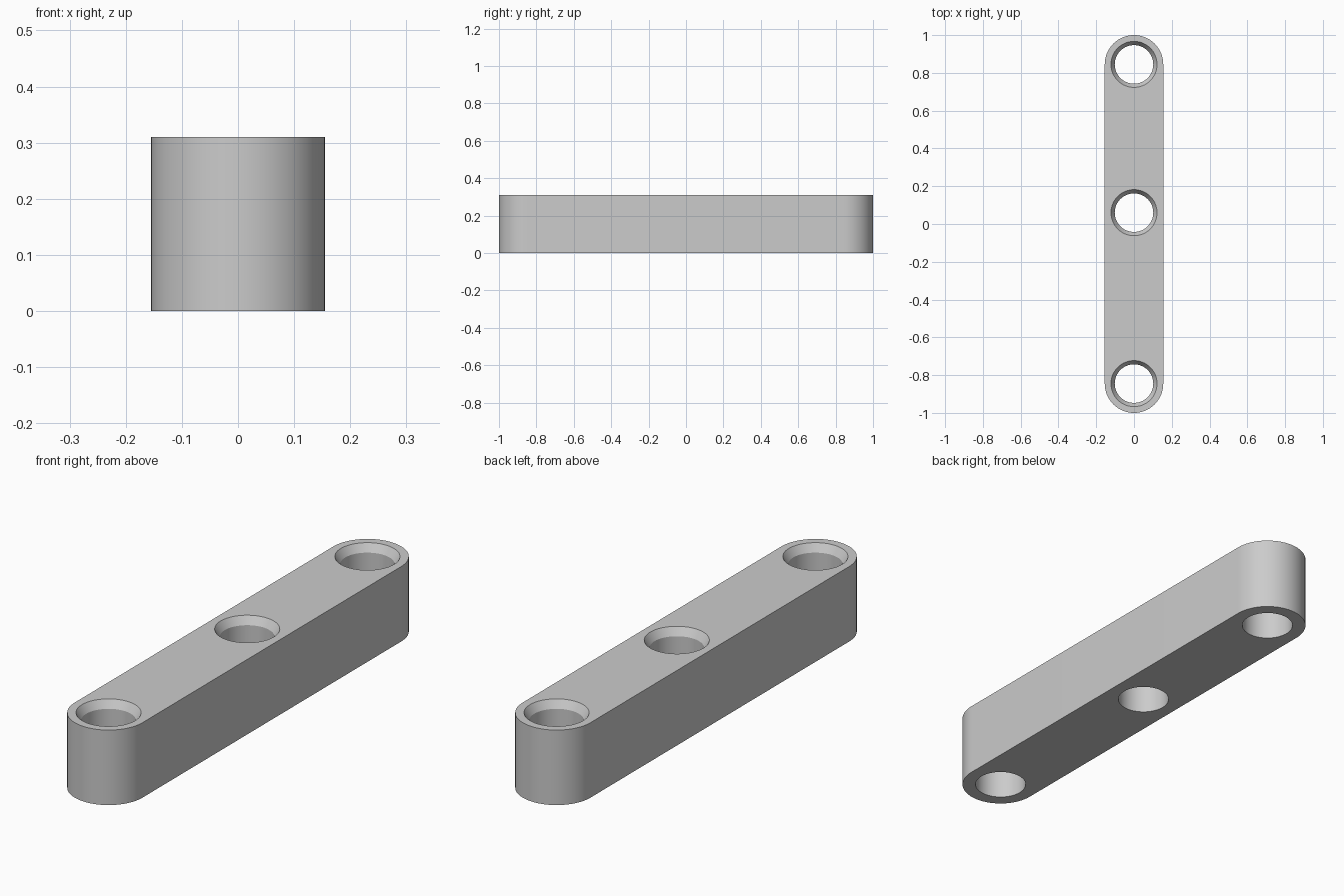
import bpy
import bmesh
from math import cos, sin, pi, radians

cube = bpy.data.objects.get("Cube")
if cube:
    bpy.data.objects.remove(cube)

HALF_WIDTH = 0.155
HEIGHT = 0.31
END_Y = 1 - HALF_WIDTH
HOLE_Y = (-END_Y, 0.06, END_Y)
BORE_RADIUS = 0.102
RIM_RADIUS = 0.122
RIM_DEPTH = 0.032
SEGMENTS = 64

bm = bmesh.new()


def ring(points, z):
    """Closed loop of vertices and edges at one height."""
    verts = [bm.verts.new((x, y, z)) for x, y in points]
    edges = [bm.edges.new((verts[i - 1], verts[i])) for i in range(len(verts))]
    return verts, edges


def bridge(a, b):
    for i in range(len(a)):
        bm.faces.new((a[i - 1], a[i], b[i], b[i - 1]))


def circle(y, radius):
    angles = [2 * pi * i / SEGMENTS for i in range(SEGMENTS)]
    return [(radius * cos(t), y + radius * sin(t)) for t in angles]


# Rounded bar outline: a half circle at each end
outline = []
for end, start in ((END_Y, 0), (-END_Y, pi)):
    for i in range(SEGMENTS // 2 + 1):
        t = start + 2 * pi * i / SEGMENTS
        outline.append((HALF_WIDTH * cos(t), end + HALF_WIDTH * sin(t)))

# Outer wall
bottom_verts, bottom_edges = ring(outline, 0)
top_verts, top_edges = ring(outline, HEIGHT)
bridge(bottom_verts, top_verts)

# Through holes, countersunk from the top
for y in HOLE_Y:
    low, low_edges = ring(circle(y, BORE_RADIUS), 0)
    neck, _ = ring(circle(y, BORE_RADIUS), HEIGHT - RIM_DEPTH)
    rim, rim_edges = ring(circle(y, RIM_RADIUS), HEIGHT)
    bridge(neck, low)
    bridge(rim, neck)
    bottom_edges += low_edges
    top_edges += rim_edges

# Flat top and bottom around the holes
for edges, direction in ((top_edges, 1), (bottom_edges, -1)):
    bmesh.ops.triangle_fill(bm, use_beauty=True, edges=edges, normal=(0, 0, direction))
bmesh.ops.recalc_face_normals(bm, faces=bm.faces)

mesh = bpy.data.meshes.new("link_bar")
bm.to_mesh(mesh)
bm.free()
bar = bpy.data.objects.new("link_bar", mesh)
bpy.context.collection.objects.link(bar)

# Plain grey material
grey = bpy.data.materials.new("plain grey")
grey.use_nodes = True
colour = (0.6, 0.6, 0.6, 1)
grey.diffuse_color = colour
grey.node_tree.nodes["Principled BSDF"].inputs["Base Color"].default_value = colour
mesh.materials.append(grey)

# Smooth curved walls, sharp rims
bpy.ops.object.select_all(action="DESELECT")
bar.select_set(True)
bpy.context.view_layer.objects.active = bar
bpy.ops.object.shade_smooth_by_angle(angle=radians(25))
